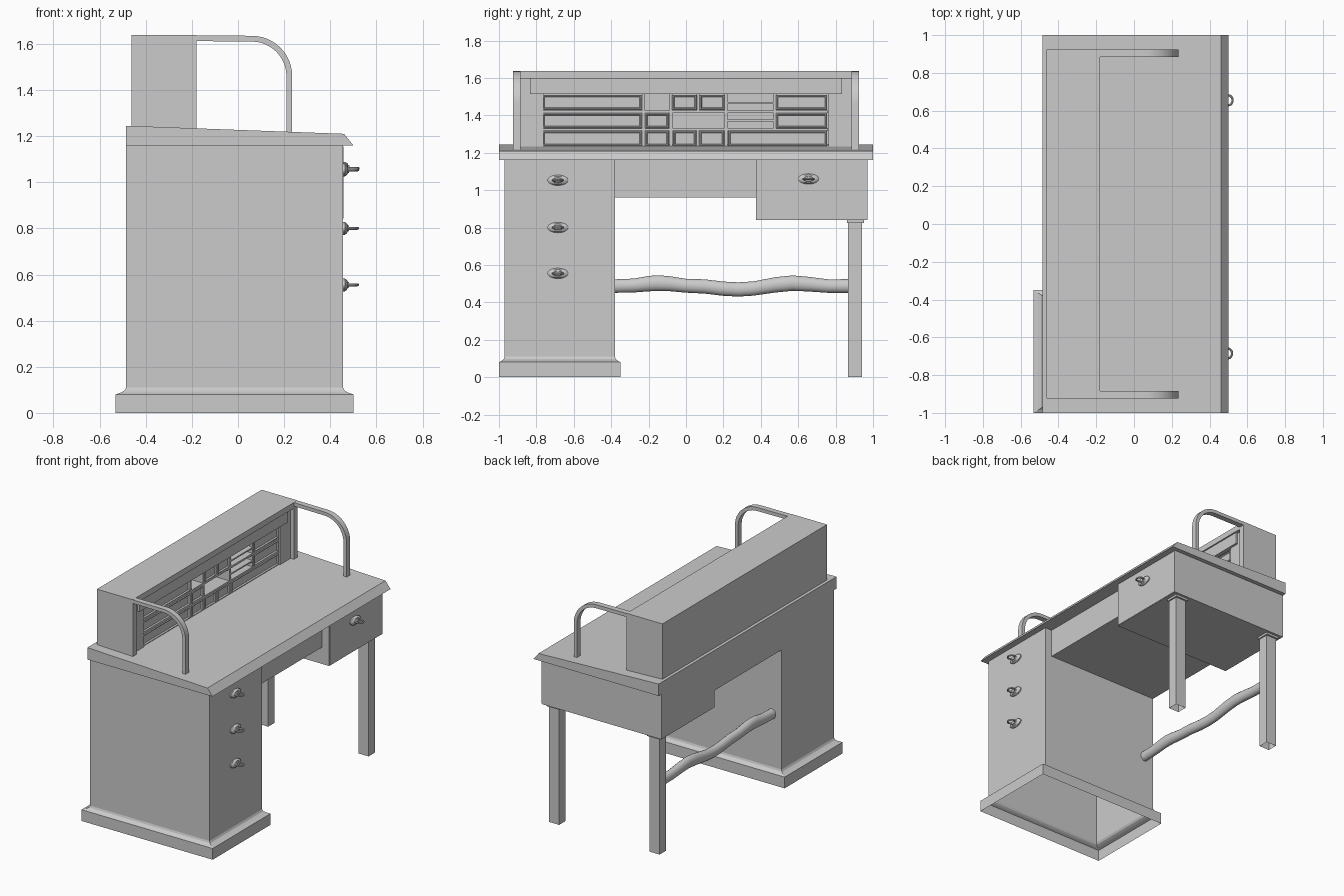
import bpy, bmesh, math
from mathutils import Matrix

if "Cube" in bpy.data.objects:
    bpy.data.objects.remove(bpy.data.objects["Cube"])


def make(name, bm, smooth=False):
    bmesh.ops.recalc_face_normals(bm, faces=bm.faces)
    me = bpy.data.meshes.new(name)
    bm.to_mesh(me)
    bm.free()
    ob = bpy.data.objects.new(name, me)
    bpy.context.scene.collection.objects.link(ob)
    if smooth:
        bpy.ops.object.select_all(action='DESELECT')
        ob.select_set(True)
        bpy.context.view_layer.objects.active = ob
        bpy.ops.object.shade_smooth_by_angle(angle=math.radians(35))
    return ob


def loft(name, rings, cap_start=True, cap_end=True, smooth=False):
    """Skin a list of equal-length point rings."""
    bm = bmesh.new()
    loops = [[bm.verts.new(p) for p in r] for r in rings]
    n = len(loops[0])
    for a, b in zip(loops, loops[1:]):
        for i in range(n):
            j = (i + 1) % n
            bm.faces.new((a[i], a[j], b[j], b[i]))
    if cap_start:
        bm.faces.new(loops[0])
    if cap_end:
        bm.faces.new(loops[-1])
    return make(name, bm, smooth)


def rect(x0, x1, y0, y1, z):
    return [(x0, y0, z), (x1, y0, z), (x1, y1, z), (x0, y1, z)]


def box(name, x0, x1, y0, y1, z0, z1, bottom=True):
    return loft(name, [rect(x0, x1, y0, y1, z0), rect(x0, x1, y0, y1, z1)], cap_start=bottom)


def prism_y(name, pts, y0, y1, smooth=False):
    """Extrude an (x, z) profile along y."""
    return loft(name, [[(x, y, z) for x, z in pts] for y in (y0, y1)], smooth=smooth)


def framed_drawer(name, y0, y1, z0, z1, x0=-0.455, x1=-0.208):
    """Small drawer: raised rim around a sunken panel on the front."""
    def ring(x, d):
        return [(x, y0 + d, z0 + d), (x, y1 - d, z0 + d), (x, y1 - d, z1 - d), (x, y0 + d, z1 - d)]
    return loft(name, [ring(x0, 0), ring(x1 - 0.005, 0), ring(x1, 0.004),
                       ring(x1, 0.009), ring(x1 - 0.01, 0.013)])


def handle(name, y, z, x):
    """Oval plate, centre boss and a flat ring pull."""
    def oval(px, s):
        return [(px, y + 0.055 * s * math.cos(t), z + 0.028 * s * math.sin(t))
                for t in (2 * math.pi * i / 24 for i in range(24))]
    loft(name + "_plate", [oval(x - 0.005, 1), oval(x + 0.008, 1), oval(x + 0.018, 0.75),
                           oval(x + 0.020, 0.5), oval(x + 0.026, 0.42)], smooth=True)
    bm = bmesh.new()
    grid = []
    for i in range(24):
        a = 2 * math.pi * i / 24
        grid.append([bm.verts.new((x + 0.042 + (0.022 + 0.006 * math.cos(b)) * math.cos(a),
                                   y + (0.026 + 0.006 * math.cos(b)) * math.sin(a),
                                   z + 0.006 * math.sin(b)))
                     for b in (2 * math.pi * k / 8 for k in range(8))])
    for i in range(24):
        for k in range(8):
            u, v = grid[i], grid[(i + 1) % 24]
            bm.faces.new((u[k], u[(k + 1) % 8], v[(k + 1) % 8], v[k]))
    make(name + "_ring", bm, True)


# Sloping desktop with bevelled front edge
prism_y("desktop", [(-0.485, 1.16), (-0.485, 1.245), (0.46, 1.21), (0.50, 1.16)], -1, 1)

# Drawer pedestal with moulded plinth, open underneath
PX0, PX1, PY0, PY1 = -0.485, 0.455, -0.97, -0.38
rings = []
for grow, z in ((1, 0), (1, 0.08), (0.5, 0.088), (0.15, 0.097), (0, 0.11), (0, 1.165)):
    g = 0.046 * grow
    rings.append(rect(PX0 - g, PX1 + g, PY0 - 0.03 * grow, PY1 + 0.03 * grow, z))
loft("pedestal", rings, cap_start=False)

# Middle apron and right-hand drawer box
box("apron", -0.485, 0.40, -0.38, 0.375, 0.96, 1.165)
box("side_drawer_box", -0.485, 0.455, 0.375, 0.97, 0.84, 1.165)
box("side_drawer_front", 0.45, 0.458, 0.378, 0.967, 0.843, 1.155)

# Legs with small collars
for tag, x0 in (("back", -0.45), ("front", 0.34)):
    box(tag + "_leg", x0, x0 + 0.08, 0.867, 0.94, 0, 0.83, bottom=False)
    box(tag + "_leg_collar", x0 - 0.01, x0 + 0.09, 0.86, 0.953, 0.825, 0.842)

# Wavy stretcher between pedestal and back leg
wave = [(-0.385, 0.487, 0.036), (-0.28, 0.49, 0.037), (-0.20, 0.5, 0.041), (-0.15, 0.503, 0.042),
        (-0.09, 0.5, 0.04), (0.0, 0.489, 0.037), (0.1, 0.485, 0.038), (0.2, 0.473, 0.038),
        (0.28, 0.469, 0.038), (0.36, 0.474, 0.038), (0.48, 0.494, 0.041), (0.57, 0.503, 0.041),
        (0.66, 0.497, 0.039), (0.76, 0.487, 0.036), (0.87, 0.487, 0.037)]
loft("stretcher", [[(-0.41 + 0.03 * math.cos(t), y, z + h * math.sin(t))
                    for t in (2 * math.pi * i / 16 for i in range(16))] for y, z, h in wave],
     smooth=True)

# Drawer handles
for i, z in enumerate((1.053, 0.80, 0.555)):
    handle("pedestal_handle_%d" % i, -0.685, z, 0.455)
handle("side_handle", 0.655, 1.06, 0.458)

# Hutch shell
for s, tag in ((-1, "left"), (1, "right")):
    ya, yb = sorted((s * 0.885, s * 0.925))
    box("hutch_side_" + tag, -0.46, -0.18, ya, yb, 1.22, 1.6)
    ya, yb = sorted((s * 0.762, s * 0.885))
    box("hutch_filler_" + tag, -0.455, -0.205, ya, yb, 1.225, 1.6)
    # Curved side rails
    arc = [math.radians(90 - 90 * i / 12) for i in range(13)]
    outer = [(0.06 + 0.175 * math.cos(a), 1.46 + 0.175 * math.sin(a)) for a in arc]
    inner = [(0.06 + 0.15 * math.cos(a), 1.46 + 0.15 * math.sin(a)) for a in reversed(arc)]
    ya, yb = sorted((s * 0.885, s * 0.925))
    prism_y("rail_" + tag, [(-0.185, 1.637)] + outer + [(0.235, 1.21), (0.21, 1.21)]
            + inner + [(-0.185, 1.612)], ya, yb, smooth=True)
box("hutch_roof", -0.462, -0.18, -0.925, 0.925, 1.597, 1.638)
box("hutch_back", -0.462, -0.45, -0.925, 0.925, 1.23, 1.6)
box("hutch_header", -0.455, -0.19, -0.835, 0.835, 1.515, 1.6)

# Small drawers, three rows
rows = ((1.235, 1.318, ((-0.77, -0.235), (-0.22, -0.09), (-0.07, 0.055), (0.07, 0.205), (0.225, 0.755))),
        (1.33, 1.413, ((-0.77, -0.235), (-0.22, -0.09), (0.48, 0.755))),
        (1.428, 1.51, ((-0.77, -0.235), (-0.075, 0.058), (0.072, 0.207), (0.48, 0.755))))
for r, (z0, z1, spans) in enumerate(rows):
    for c, (ya, yb) in enumerate(spans):
        framed_drawer("small_drawer_%d_%d" % (r, c), ya, yb, z0, z1)

# Dividers and shelves between the cubbyholes
F = -0.213
for i, (y, z0, z1) in enumerate(((-0.228, 1.23, 1.52), (-0.08, 1.23, 1.52), (0.063, 1.23, 1.32),
                                 (0.065, 1.42, 1.52), (0.215, 1.23, 1.52), (0.477, 1.32, 1.52))):
    box("divider_%d" % i, -0.455, F, y - 0.008, y + 0.008, z0, z1)
for i, z in enumerate((1.324, 1.42)):
    box("shelf_%d" % i, -0.455, F, -0.77, 0.76, z - 0.007, z + 0.007)
for i, z in enumerate((1.372, 1.465)):
    box("letter_tray_%d" % i, -0.455, F, 0.21, 0.48, z - 0.005, z + 0.005)
